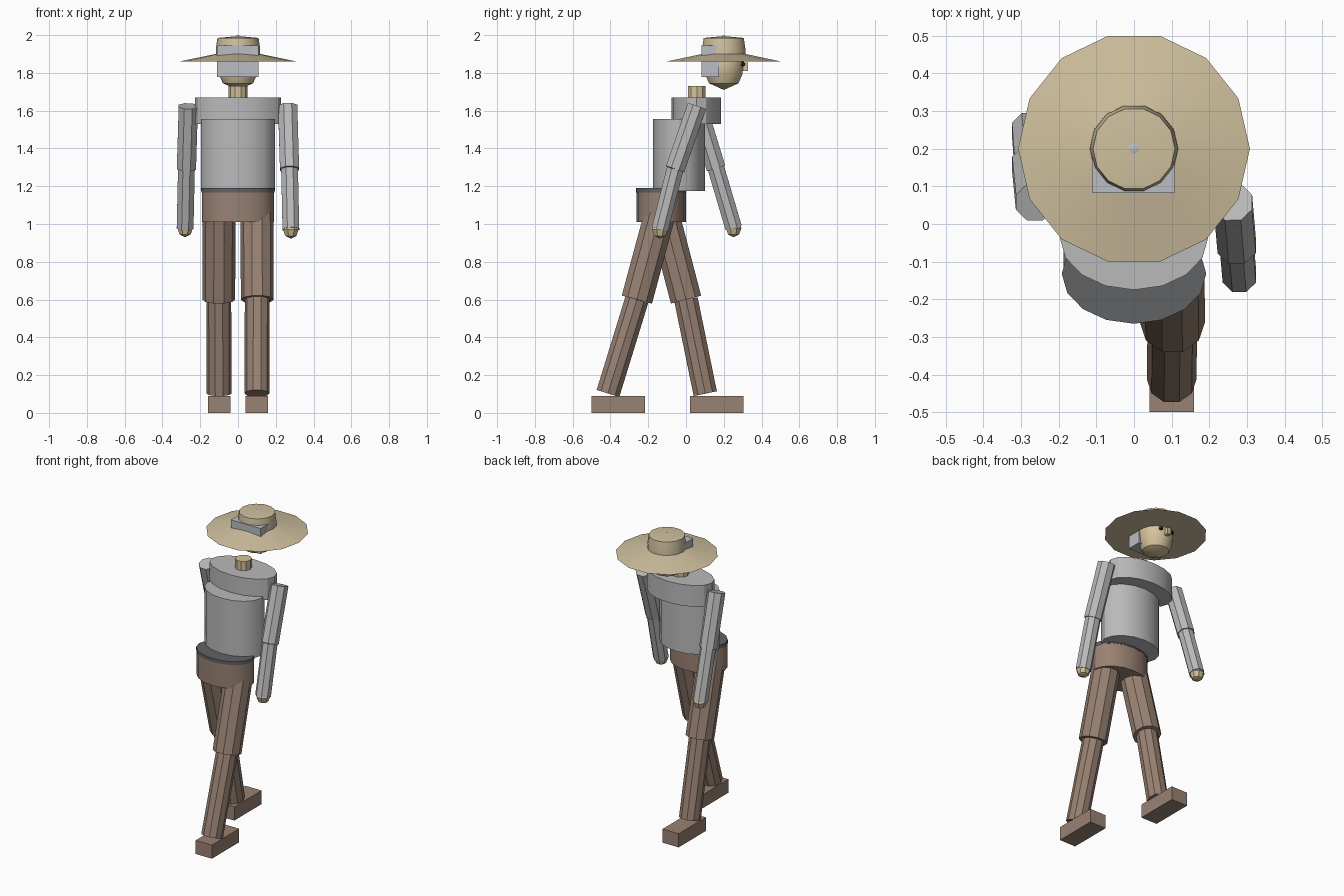
import bpy, bmesh, math
from mathutils import Vector, Matrix

cube = bpy.data.objects.get("Cube")
if cube:
    bpy.data.objects.remove(cube, do_unlink=True)


def material(name, rgb):
    """Flat material from an sRGB 0-255 colour."""
    lin = [((c / 255 + 0.055) / 1.055) ** 2.4 for c in rgb] + [1]
    m = bpy.data.materials.new(name)
    m.use_nodes = True
    m.diffuse_color = lin
    m.node_tree.nodes["Principled BSDF"].inputs["Base Color"].default_value = lin
    return m


straw = material("straw", (207, 192, 158))
skin = material("skin", (212, 195, 155))
shirt = material("shirt_grey", (186, 186, 187))
trouser = material("trouser_brown", (153, 130, 115))
belt_mat = material("belt_grey", (97, 98, 101))
hair_mat = material("hair_grey", (186, 189, 195))
eye_mat = material("eye_dark", (45, 42, 40))


def finish(name, bm, mat):
    bmesh.ops.recalc_face_normals(bm, faces=bm.faces)
    me = bpy.data.meshes.new(name)
    bm.to_mesh(me)
    bm.free()
    me.materials.append(mat)
    ob = bpy.data.objects.new(name, me)
    bpy.context.collection.objects.link(ob)
    bpy.ops.object.select_all(action="DESELECT")
    ob.select_set(True)
    bpy.context.view_layer.objects.active = ob
    bpy.ops.object.shade_smooth_by_angle(angle=math.radians(30))
    return ob


def lathe(name, mat, profile, n, centre=(0, 0), scale=(1, 1), spin=0, matrix=None):
    """Closed turned solid from (radius, z) points, bottom to top."""
    bm = bmesh.new()
    rings = []
    for r, z in profile:
        count = n if r > 0 else 1
        rings.append([bm.verts.new((
            centre[0] + r * scale[0] * math.cos(spin + math.tau * i / n),
            centre[1] + r * scale[1] * math.sin(spin + math.tau * i / n), z))
            for i in range(count)])
    for a, b in zip(rings, rings[1:]):
        for i in range(n):
            j = (i + 1) % n
            quad = [a[i % len(a)], a[j % len(a)], b[j % len(b)], b[i % len(b)]]
            bm.faces.new(list(dict.fromkeys(quad)))
    for ring in (rings[0], rings[-1]):
        if len(ring) > 1:
            bm.faces.new(ring)
    if matrix:
        bm.transform(matrix)
    return finish(name, bm, mat)


def limb(name, mat, start, end, radius, n, spin=0):
    """Straight faceted tube between two joints."""
    start, axis = Vector(start), Vector(end) - Vector(start)
    # work upward so the tilt stays small
    turn = Vector((0, 0, -1)).rotation_difference(axis).to_matrix().to_4x4()
    return lathe(name, mat, [(radius, -axis.length), (radius, 0)], n, spin=spin,
                 matrix=Matrix.Translation(start) @ turn)


def box(name, mat, low, high):
    bm = bmesh.new()
    bmesh.ops.create_cube(bm, size=1)
    low, high = Vector(low), Vector(high)
    bm.transform(Matrix.Translation((low + high) / 2) @ Matrix.Diagonal((*(high - low), 1)))
    return finish(name, bm, mat)


# Trunk: stacked oval drums, each one shifted along y
for name, mat, y, rx, ry, z0, z1 in (
        ("hips", trouser, -0.132, 0.19, 0.131, 1.01, 1.167),
        ("belt", belt_mat, -0.132, 0.192, 0.133, 1.167, 1.19),
        ("torso", shirt, -0.037, 0.197, 0.138, 1.175, 1.555),
        ("chest", shirt, 0.055, 0.228, 0.131, 1.53, 1.67)):
    lathe(name, mat, [(1, z0), (1, z1)], 16, (0, y), (rx, ry))
lathe("neck", skin, [(0.05, 1.66), (0.05, 1.73)], 10, (0, 0.057))

# Head and face
head = (0, 0.2)
lathe("head", skin, [(0, 1.71), (0.08, 1.745), (0.1, 1.79), (0.109, 1.86), (0.08, 1.95)],
      14, head)
box("nose", skin, (-0.013, 0.295, 1.81), (0.013, 0.327, 1.855))
box("hair", hair_mat, (-0.11, 0.082, 1.777), (0.108, 0.175, 1.945))
for side, x in (("left", 0.04), ("right", -0.04)):
    lathe(side + "_eye", eye_mat,
          [(0, 1.834), (0.012, 1.84), (0.012, 1.852), (0, 1.858)], 8, (x, 0.3))

# Hat
lathe("hat_brim", straw, [(0.308, 1.861), (0.118, 1.9), (0, 1.925)], 14, head)
lathe("hat_crown", straw, [(0.118, 1.89), (0.117, 1.93), (0.109, 1.985), (0, 1.995)], 14, head)
lathe("hair_tip", hair_mat, [(0.021, 1.99), (0, 2.0)], 14, head)

# Arms and legs swing in opposite directions
poses = (
    ("left", 1, (-0.058, 1.29), (-0.138, 0.972), (-0.26, 0.6), (-0.413, 0.103), -0.5),
    ("right", -1, (0.159, 1.295), (0.252, 0.98), (0.0, 0.6), (0.102, 0.102), 0.02))
for side, s, elbow, wrist, knee, ankle, foot_y in poses:
    e, w = (s * 0.273, *elbow), (s * 0.28, *wrist)
    eighth = math.pi / 8
    limb(side + "_upper_arm", shirt, (s * 0.263, 0.058, 1.624), e, 0.055, 8, eighth)
    limb(side + "_forearm", shirt, e, w, 0.048, 8, eighth)
    z = w[2]
    lathe(side + "_hand", skin, [(0, z - 0.05), (0.032, z - 0.035), (0.045, z), (0.03, z + 0.035)],
          8, w[:2], spin=eighth)

    k = (s * 0.102, *knee)
    limb(side + "_thigh", trouser, (s * 0.1, -0.128, 1.09), k, 0.087, 10)
    limb(side + "_shin", trouser, k, (s * 0.1, *ankle), 0.066, 10)
    box(side + "_foot", trouser, (s * 0.1 - 0.059, foot_y, 0), (s * 0.1 + 0.059, foot_y + 0.284, 0.09))
